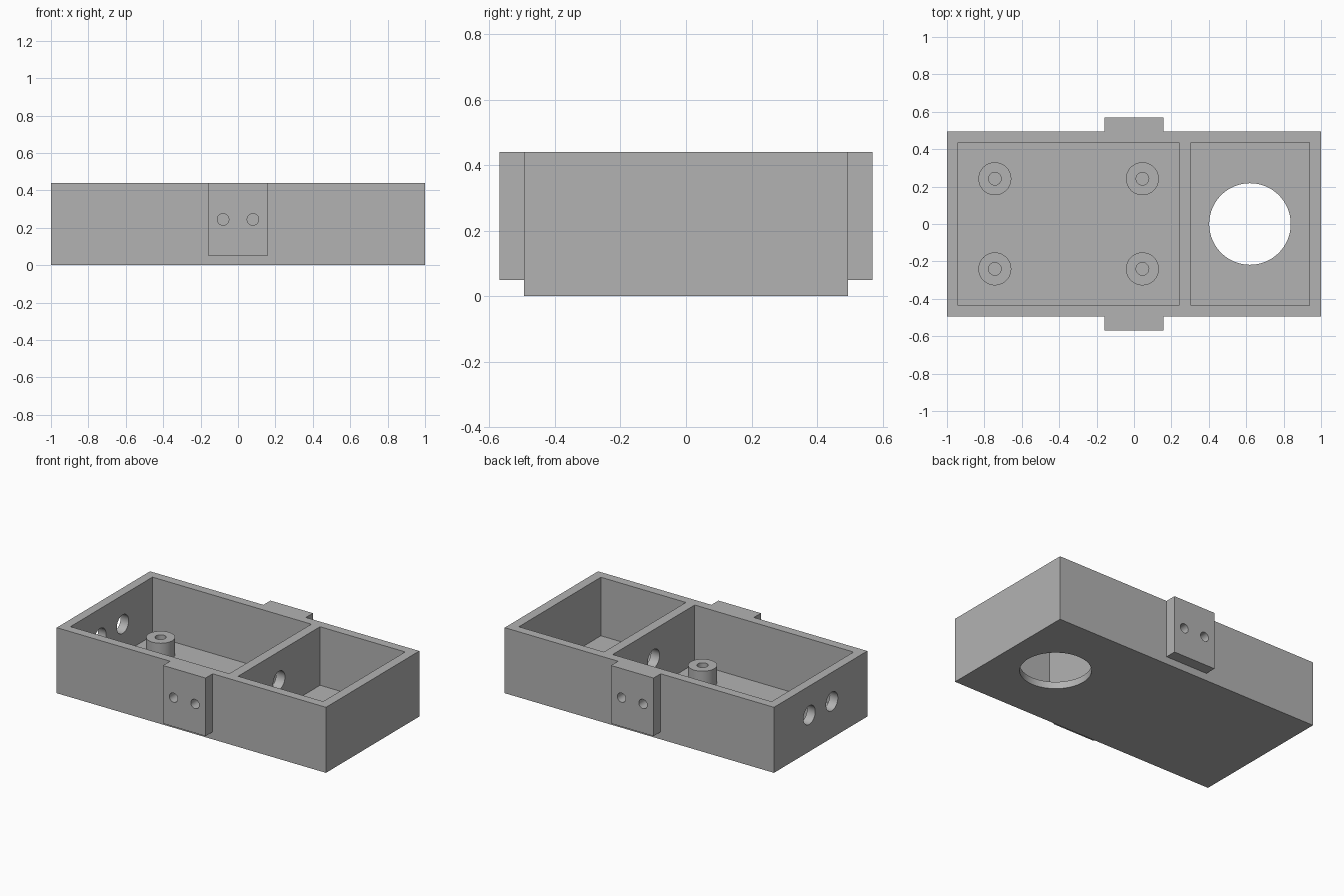
import bpy
import math
from mathutils import Matrix

default_cube = bpy.data.objects.get("Cube")
if default_cube:
    bpy.data.objects.remove(default_cube, do_unlink=True)

# One matte grey for the whole model
grey = bpy.data.materials.new("matte grey")
grey.use_nodes = True
colour = (0.45, 0.45, 0.45, 1)
grey.diffuse_color = colour
grey.node_tree.nodes["Principled BSDF"].inputs["Base Color"].default_value = colour

HALF_Y, HEIGHT, FLOOR = 0.495, 0.44, 0.047
INNER_Y, TAB_Y = 0.435, 0.57
HOLE_Z = 0.245


def box(name, low, high):
    """Box between two opposite corners."""
    bpy.ops.mesh.primitive_cube_add(size=1)
    obj = bpy.context.object
    obj.name = name
    size = [b - a for a, b in zip(low, high)]
    middle = [(a + b) / 2 for a, b in zip(low, high)]
    obj.data.transform(Matrix.Translation(middle) @ Matrix.Diagonal((*size, 1)))
    obj.data.materials.append(grey)
    return obj


def rod(name, centre, radius, length, axis="Z", sides=64):
    """Cylinder centred on a point, lying along an axis."""
    bpy.ops.mesh.primitive_cylinder_add(vertices=sides, radius=radius, depth=length)
    obj = bpy.context.object
    obj.name = name
    turn = {"X": Matrix.Rotation(math.pi / 2, 4, "Y"),
            "Y": Matrix.Rotation(math.pi / 2, 4, "X"),
            "Z": Matrix.Identity(4)}[axis]
    obj.data.transform(Matrix.Translation(centre) @ turn)
    obj.data.materials.append(grey)
    return obj


def cut(obj, cutters):
    """Subtract the cutters, delete them and shade the result."""
    bpy.ops.object.select_all(action="DESELECT")
    obj.select_set(True)
    bpy.context.view_layer.objects.active = obj
    for cutter in cutters:
        cutter.hide_render = True
        mod = obj.modifiers.new("cut", "BOOLEAN")
        mod.operation = "DIFFERENCE"
        mod.solver = "EXACT"
        mod.object = cutter
        bpy.ops.object.modifier_apply(modifier=mod.name)
        bpy.data.objects.remove(cutter, do_unlink=True)
    bpy.ops.object.shade_smooth_by_angle(angle=math.radians(30))


# Tray with two pockets, a round floor opening and cable holes
tray = box("tray", (-1, -HALF_Y, 0), (1, HALF_Y, HEIGHT))
cut(tray, [
    box("large_pocket", (-0.94, -INNER_Y, FLOOR), (0.24, INNER_Y, 1)),
    box("small_pocket", (0.305, -INNER_Y, FLOOR), (0.937, INNER_Y, 1)),
    rod("floor_opening", (0.62, 0, 0), 0.218, 0.3, sides=96),
    rod("divider_hole", (0.27, 0, HOLE_Z), 0.0625, 0.2, "X"),
    rod("end_hole_back", (-0.97, 0.12, HOLE_Z), 0.0625, 0.2, "X"),
    rod("end_hole_front", (-0.97, -0.12, HOLE_Z), 0.0625, 0.2, "X"),
])

# Mounting tabs on the two long walls, each with two screw holes
for side, label in ((-1, "front"), (1, "back")):
    ends = sorted((side * HALF_Y, side * TAB_Y))
    tab = box(label + "_tab", (-0.158, ends[0], 0.05), (0.158, ends[1], HEIGHT))
    cut(tab, [rod("screw_hole", (x, sum(ends) / 2, HOLE_Z), 0.031, 0.2, "Y", 32)
              for x in (-0.08, 0.08)])

# Four hollow standoffs in the large pocket
TOP = 0.163
for x, across in ((-0.744, "right"), (0.045, "left")):
    for y, along in ((-0.24, "front"), (0.242, "back")):
        middle = (x, y, (FLOOR + TOP) / 2)
        post = rod(f"standoff_{along}_{across}", middle, 0.088, TOP - FLOOR)
        cut(post, [rod("standoff_bore", middle, 0.034, 0.3, sides=32)])
